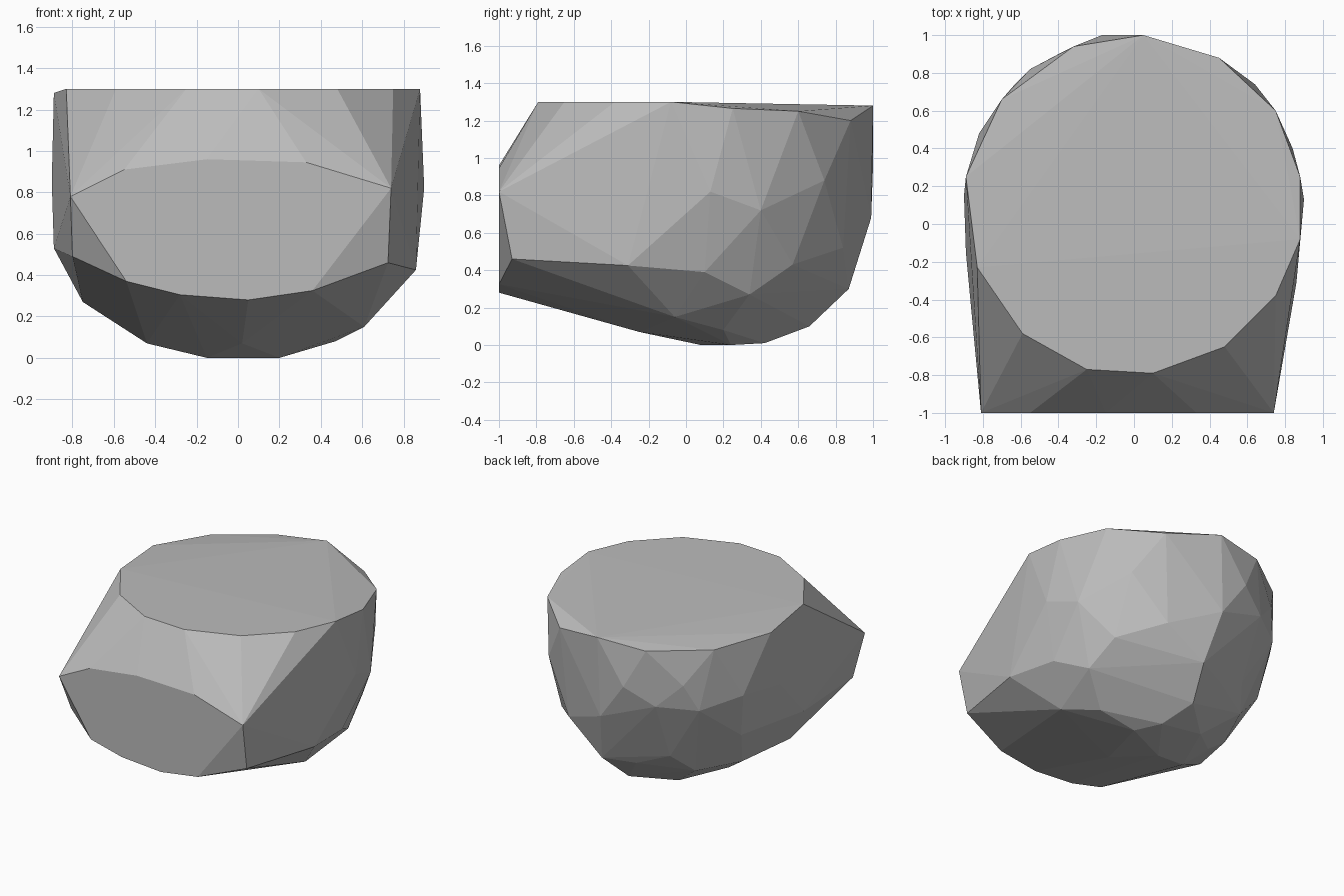
import bpy
import bmesh
from math import radians

# Remove only the default cube
default_cube = bpy.data.objects.get("Cube")
if default_cube:
    bpy.data.objects.remove(default_cube, do_unlink=True)

FRONT_Y = -1.0
TOP_Z = 1.3


def make_material(name, colour):
    """Plain flat colour shared by the viewport and the render."""
    material = bpy.data.materials.new(name)
    material.use_nodes = True
    material.diffuse_color = colour
    shader = next(n for n in material.node_tree.nodes if n.type == 'BSDF_PRINCIPLED')
    shader.inputs["Base Color"].default_value = colour
    shader.inputs["Roughness"].default_value = .9
    return material


def on_front(outline):
    """Place an x, z outline on the flat front break."""
    return [(x, FRONT_Y, z) for x, z in outline]


def on_top(outline):
    """Place an x, y outline on the flat top."""
    return [(x, y, TOP_Z) for x, y in outline]


def hull_object(name, corners, material):
    """Stretch a faceted skin around the corners and merge the flat areas."""
    mesh = bpy.data.meshes.new(name)
    bm = bmesh.new()
    for corner in corners:
        bm.verts.new(corner)
    result = bmesh.ops.convex_hull(bm, input=list(bm.verts))
    unused = {g for g in result["geom_interior"] + result["geom_unused"]
              if isinstance(g, bmesh.types.BMVert)}
    bmesh.ops.delete(bm, geom=list(unused), context='VERTS')
    bmesh.ops.dissolve_limit(bm, angle_limit=radians(.5),
                             verts=list(bm.verts), edges=list(bm.edges))
    bmesh.ops.recalc_face_normals(bm, faces=list(bm.faces))
    for face in bm.faces:
        face.smooth = False
    bm.to_mesh(mesh)
    bm.free()
    mesh.materials.append(material)
    rock = bpy.data.objects.new(name, mesh)
    bpy.context.collection.objects.link(rock)
    return rock


# Broad flat break on the front
front_break = on_front([
    (-.81, .78), (-.55, .91), (-.15, .96), (.33, .945), (.74, .82),
    (.36, .325), (.05, .28), (-.28, .305), (-.54, .37)])

# Front half of the flat top
top_break = on_top([
    (.88, -.08), (.75, -.38), (.48, -.65), (.1, -.79),
    (-.25, -.77), (-.59, -.58), (-.83, -.23)])

# Back rim of the top, dipping slightly
back_rim = [
    (-.89, .25, 1.28), (-.7, .66, 1.255), (-.32, .94, 1.25), (.05, 1, 1.28),
    (.45, .88, 1.2), (.75, .6, 1.25), (.88, .25, 1.265)]

# Facets on the +x side
left_side = [
    (.725, -.93, .46), (.86, -.31, .425), (.9, .13, .82), (.84, .4, .72),
    (.81, .1, .39), (.69, .34, .27), (.65, .57, .43), (.64, .74, .88)]

# Facets on the -x side
right_side = [
    (-.8, -.87, .49), (-.89, -.15, .53), (-.9, .15, .85), (-.82, .48, .87),
    (-.76, .42, .53), (-.75, -.18, .27), (-.63, .22, .22)]

# Facets around the back
back_side = [
    (-.63, .74, .8), (-.55, .82, 1), (-.38, .91, .83), (-.17, 1, .96),
    (.03, .99, .68), (.4, .84, .52), (.1, .87, .3), (-.37, .72, .38),
    (-.12, .77, .28), (-.48, .57, .24)]

# Shallow rounded underside
underside = [
    (.61, -.06, .15), (.47, .2, .08), (.2, .24, 0), (-.15, .08, 0),
    (.1, .42, .01), (.02, .66, .1), (-.24, .43, .05), (-.44, 0, .07),
    (-.5, .2, .13), (.02, -.25, .07)]

stone_grey = make_material("stone grey", (.5, .5, .5, 1))
hull_object("boulder", front_break + top_break + back_rim + left_side
            + right_side + back_side + underside, stone_grey)
